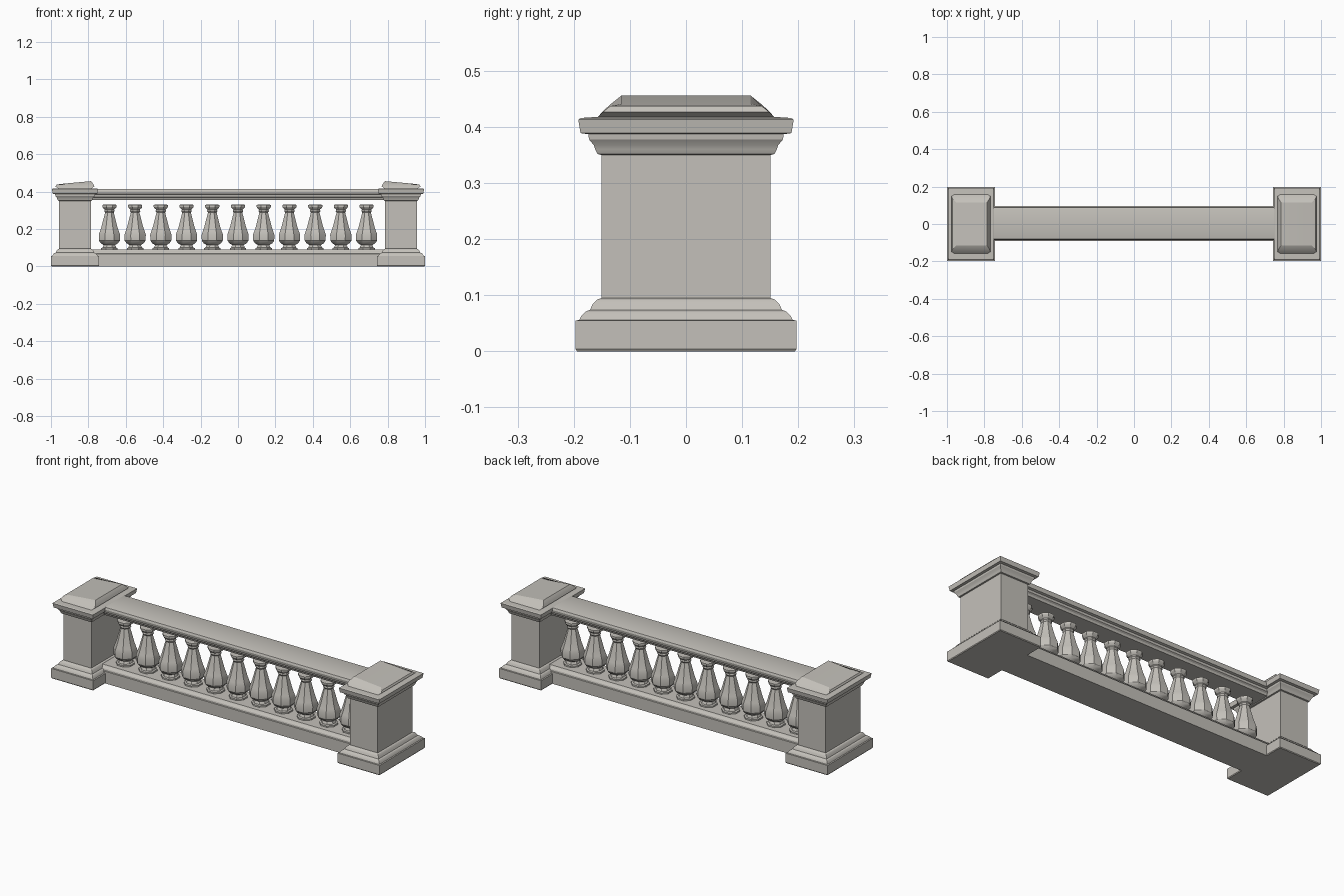
import bpy, bmesh, math

if "Cube" in bpy.data.objects:
    bpy.data.objects.remove(bpy.data.objects["Cube"])

stone = bpy.data.materials.new("warm_grey_stone")
stone.diffuse_color = (0.55, 0.53, 0.49, 1)
stone.use_nodes = True
stone.node_tree.nodes["Principled BSDF"].inputs["Base Color"].default_value = stone.diffuse_color


def finish(name, bm):
    bmesh.ops.recalc_face_normals(bm, faces=bm.faces)
    me = bpy.data.meshes.new(name)
    bm.to_mesh(me)
    bm.free()
    me.materials.append(stone)
    ob = bpy.data.objects.new(name, me)
    bpy.context.collection.objects.link(ob)
    bpy.ops.object.select_all(action='DESELECT')
    ob.select_set(True)
    bpy.context.view_layer.objects.active = ob
    bpy.ops.object.shade_smooth_by_angle(angle=math.radians(25))
    return ob


def loft(name, rings):
    """Skin a stack of closed rings and cap both ends."""
    bm = bmesh.new()
    loops = [[bm.verts.new(p) for p in ring] for ring in rings]
    n = len(loops[0])
    for a, b in zip(loops, loops[1:]):
        for i in range(n):
            j = (i + 1) % n
            bm.faces.new((a[i], a[j], b[j], b[i]))
    bm.faces.new(loops[0][::-1])
    bm.faces.new(loops[-1])
    return finish(name, bm)


def rect(s, x_in, x_out, hy, z_in, z_out):
    return [(s * x_in, -hy, z_in), (s * x_out, -hy, z_out),
            (s * x_out, hy, z_out), (s * x_in, hy, z_in)]


# Moulded post outline: (projection beyond the shaft, height)
base = [(0.043, 0), (0.046, 0.004), (0.046, 0.055), (0.039, 0.056), (0.036, 0.063),
        (0.028, 0.071), (0.020, 0.074), (0.015, 0.085), (0.008, 0.092), (0, 0.095)]
cornice = [(0, 0.35), (0.007, 0.352), (0.011, 0.360), (0.013, 0.367), (0.022, 0.378),
           (0.023, 0.387), (0.037, 0.389), (0.041, 0.413), (0.036, 0.416), (0.006, 0.418)]

for s, side in ((-1, "left"), (1, "right")):
    def ring(d, z):
        k = d * 0.94
        return rect(s, 0.787 - k, 0.956 + k, 0.151 + d, z, z)
    loft(side + "_post_base", [ring(*p) for p in base])
    loft(side + "_post_shaft", [ring(0, 0.09), ring(0, 0.355)])
    # Cap with a top that rises toward the balustrade
    cap = [ring(*p) for p in cornice]
    cap += [rect(s, 0.768, 0.976, 0.148, 0.428, 0.427),
            rect(s, 0.773, 0.970, 0.135, 0.440, 0.437),
            rect(s, 0.786, 0.950, 0.115, 0.456, 0.441)]
    loft(side + "_post_cap", cap)


# Rails: half profiles (half depth, height) mirrored and run between the posts
def rail(name, half):
    prof = half + [(-y, z) for y, z in reversed(half)]
    loft(name, [[(x, y + 0.003, z) for y, z in prof] for x in (-0.79, 0.79)])


rail("bottom_rail", [(0.094, 0), (0.094, 0.066), (0.088, 0.068), (0.085, 0.076),
                     (0.077, 0.082), (0.072, 0.090)])
rail("top_rail", [(0.058, 0.356), (0.062, 0.366), (0.070, 0.372), (0.072, 0.384),
                  (0.085, 0.387), (0.088, 0.402), (0.084, 0.413), (0.078, 0.415)])

# Eight-sided turned balusters: (radius across flats, height)
turning = [(0.044, 0.085), (0.044, 0.098), (0.036, 0.101), (0.034, 0.108), (0.030, 0.114),
           (0.046, 0.124), (0.056, 0.138), (0.057, 0.170), (0.050, 0.190), (0.042, 0.214),
           (0.033, 0.250), (0.023, 0.288), (0.028, 0.296), (0.025, 0.304), (0.035, 0.313),
           (0.038, 0.319), (0.038, 0.328), (0.034, 0.330)]
for i in range(11):
    cx = (i - 5) * 0.1375
    rings = []
    for r, z in turning:
        R = r / math.cos(math.pi / 8)
        rings.append([(cx + R * math.cos((k + 0.5) * math.pi / 4),
                       0.003 + R * math.sin((k + 0.5) * math.pi / 4), z) for k in range(8)])
    loft("baluster_%02d" % (i + 1), rings)
